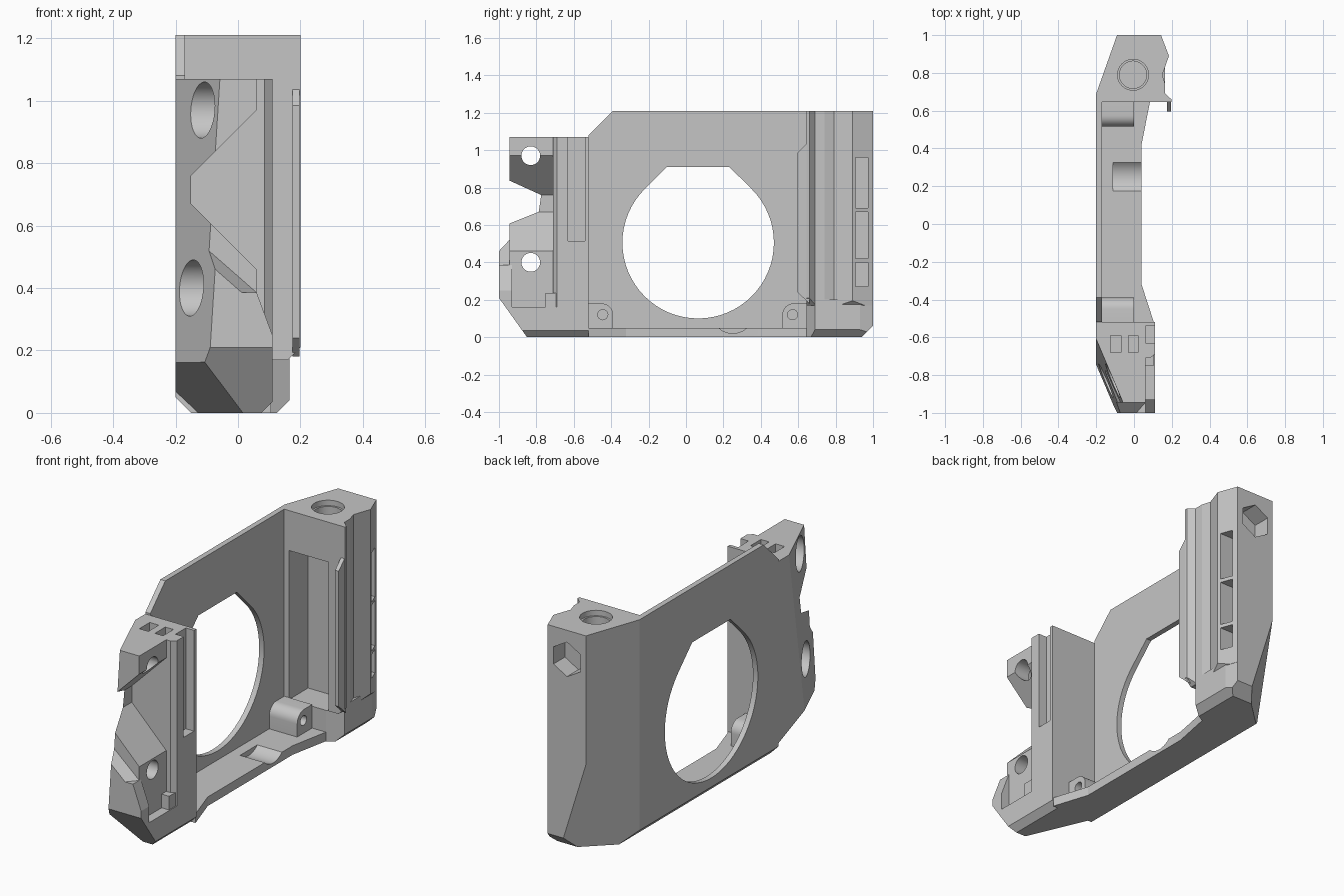
import bpy, bmesh, math
from mathutils import Vector, Matrix

cube = bpy.data.objects.get("Cube")
if cube:
    bpy.data.objects.remove(cube)

grey = bpy.data.materials.new("plain_grey")
grey.use_nodes = True
GREY = (0.56, 0.56, 0.56, 1)
grey.diffuse_color = GREY
grey.node_tree.nodes["Principled BSDF"].inputs["Base Color"].default_value = GREY


def prism(name, axis, pts, a, b):
    """Extrude a 2D profile along an axis from a to b."""
    place = {"x": lambda p, t: (t, p[0], p[1]),
             "y": lambda p, t: (p[0], t, p[1]),
             "z": lambda p, t: (p[0], p[1], t)}[axis]
    bm = bmesh.new()
    low = [bm.verts.new(place(p, a)) for p in pts]
    high = [bm.verts.new(place(p, b)) for p in pts]
    bm.faces.new(low)
    bm.faces.new(high)
    n = len(pts)
    for i in range(n):
        j = (i + 1) % n
        bm.faces.new((low[i], low[j], high[j], high[i]))
    bmesh.ops.recalc_face_normals(bm, faces=bm.faces)
    me = bpy.data.meshes.new(name)
    bm.to_mesh(me)
    bm.free()
    me.materials.append(grey)
    ob = bpy.data.objects.new(name, me)
    bpy.context.collection.objects.link(ob)
    return ob


def box(name, x, y, z):
    return prism(name, "z", [(x[0], y[0]), (x[1], y[0]), (x[1], y[1]), (x[0], y[1])], *z)


def rod(axis, c, r, a, b, n=40, turn=0.0):
    pts = [(c[0] + r * math.cos(turn + math.tau * i / n),
            c[1] + r * math.sin(turn + math.tau * i / n)) for i in range(n)]
    return prism("cutter", axis, pts, a, b)


def combine(ob, others, op):
    """Apply booleans one by one and discard the tools."""
    for tool in others:
        mod = ob.modifiers.new("bool", "BOOLEAN")
        mod.object, mod.operation, mod.solver = tool, op, "EXACT"
        dg = bpy.context.evaluated_depsgraph_get()
        me = bpy.data.meshes.new_from_object(ob.evaluated_get(dg))
        ob.modifiers.remove(mod)
        ob.data = me
        bpy.data.objects.remove(tool)
    return ob


def clip(ob, plane, keep=(0, 0, 0.6)):
    """Cut off the side of a three-point plane that does not hold keep."""
    p, q, r = map(Vector, plane)
    no = (q - p).cross(r - p).normalized()
    if no.dot(Vector(keep) - p) > 0:
        no = -no
    slab = box("cutter", (-3, 3), (-3, 3), (0, 3))
    slab.data.transform(Matrix.Translation(p) @ no.to_track_quat("Z", "Y").to_matrix().to_4x4())
    combine(ob, [slab], "DIFFERENCE")


# Shared bevel along the lower outer edge
BOTTOM = ((-0.2, 0, 0.05), (-0.15, 0, 0), (-0.15, 1, 0))

# Wall plate with truncated teardrop opening
plate = prism("wall_plate", "x", [(-0.52, 0), (0.66, 0), (0.66, 1.21), (-0.39, 1.21),
                                  (-0.52, 1.08)], -0.2, -0.17)
clip(plate, BOTTOM)
cy, cz, r = 0.065, 0.505, 0.405
tear = [(cy - 0.167, 0.91), (cy + 0.167, 0.91)]
for i in range(49):
    t = math.radians(45 - 270 * i / 48)
    tear.append((cy + r * math.cos(t), cz + r * math.sin(t)))
combine(plate, [prism("cutter", "x", tear, -0.3, 0)], "DIFFERENCE")

# Bottom lip with a cable groove
lip = prism("bottom_lip", "z", [(-0.17, -0.52), (0.105, -0.52), (0.04, -0.32), (0.04, 0.42),
                                (0.085, 0.65), (-0.17, 0.65)], 0, 0.05)
clip(lip, BOTTOM)
combine(lip, [rod("x", (0.25, 0.13), 0.11, -0.11, 0.2)], "DIFFERENCE")

# Screw bosses in both lower corners
bosses = []
for name, y0, s in (("front_boss", -0.52, 1), ("back_boss", 0.645, -1)):
    pts = [(y0, 0.04), (y0 + s * 0.13, 0.04)]
    for i in range(9):
        t = math.radians(90 * i / 8)
        pts.append((y0 + s * (0.07 + 0.06 * math.cos(t)), 0.12 + 0.06 * math.sin(t)))
    pts.append((y0, 0.18))
    boss = prism(name, "x", pts, -0.17, 0)
    combine(boss, [rod("x", (y0 + s * 0.075, 0.12), 0.027, -0.1, 0.1, 24)], "DIFFERENCE")
    bosses.append(boss)

# Front block: body, nose, foot, wedge, rail and shelf
body = box("front_block", (-0.2, 0.06), (-0.945, -0.52), (0, 1.07))
nose = box("nose", (-0.2, 0.06), (-1, -0.9), (0, 0.6))
clip(nose, ((-0.094, -0.945, 0.52), (0.06, -0.945, 0.385), (-0.073, -1, 0.46)), (0, -0.97, 0.2))
foot = prism("foot", "y", [(-0.2, 0), (0.075, 0), (0.11, 0.035), (0.11, 0.16), (-0.2, 0.16)],
             -1, -0.52)
wedge = prism("wedge", "y", [(0, 0.1), (0.11, 0.1), (0.11, 0.25), (0.06, 0.385), (0, 0.385)],
              -1, -0.93)
rail = prism("rail", "z", [(0, -0.71), (0.085, -0.71), (0.11, -0.69), (0.11, -0.52),
                           (0, -0.52)], 0.1, 1.07)
shelf = box("shelf", (0, 0.105), (-0.75, -0.57), (0.1, 0.235))
combine(body, [nose, foot, wedge, rail, shelf], "UNION")

# Slanted outer side, undercut nose and lower corner facet
clip(body, BOTTOM)
clip(body, ((-0.2, -0.61, 1.07), (-0.06, -0.94, 1.07), (-0.115, -0.94, 0.2)))
clip(body, ((0, -1, 0.21), (0, -0.85, 0), (1, -0.85, 0)))
clip(body, ((-0.105, -1, 0.175), (0.02, -0.86, 0), (-0.2, -0.78, 0.175)))

# Front block cuts: V notch, rail slot, strap slots, counterbored holes
cuts = [prism("cutter", "y", [(-0.15, 0.67), (0.12, 0.40), (0.12, 1.03), (-0.15, 0.76)],
              -1.1, -0.71),
        box("cutter", (0.06, 0.2), (-0.63, -0.54), (0.515, 1.2)),
        box("cutter", (-0.125, -0.07), (-0.68, -0.59), (0.97, 1.2)),
        box("cutter", (-0.03, 0.02), (-0.68, -0.59), (0.97, 1.2))]
for z in (0.97, 0.4):
    cuts += [rod("x", (-0.83, z), 0.05, -0.4, 0.4), rod("x", (-0.83, z), 0.09, -0.4, -0.03)]
combine(body, cuts, "DIFFERENCE")

# Back column: grooved upper part, foot and hook
column = prism("back_column", "z", [
    (-0.2, 0.645), (0.165, 0.645), (0.2, 0.645), (0.198, 0.66), (0.165, 0.69), (0.165, 0.74),
    (0.15, 0.79), (0.185, 0.89), (0.143, 1), (-0.09, 1), (-0.2, 0.69)], 0.17, 1.21)
clip(column, ((0.2, 0, 0.21), (0.16, 0, 0.17), (0.16, 1, 0.17)))
base = prism("base", "z", [
    (-0.2, 0.645), (0.085, 0.645), (0.165, 0.69), (0.165, 0.93), (0.143, 1), (-0.09, 1),
    (-0.2, 0.69)], 0, 0.2)
clip(base, BOTTOM)
clip(base, ((0.165, 0, 0.04), (0.125, 0, 0), (0.125, 1, 0)))
clip(base, ((0, 1, 0.06), (0, 0.94, 0), (1, 0.94, 0)))
hook = prism("hook", "x", [(0.66, 1.05), (0.595, 0.985), (0.595, 0.24), (0.66, 0.18)],
             0.175, 0.197)
combine(column, [base, hook], "UNION")
clip(column, ((-0.09, 1, 0.5), (-0.168, 0.78, 0), (0.05, 1, 0.05)))

# Column cuts: inner pocket, screw hole, hex nut recess, side windows
cuts = [box("cutter", (-0.14, 0.1), (0.5, 0.81), (0.17, 0.99)),
        rod("z", (-0.005, 0.79), 0.082, 1.18, 1.4),
        rod("z", (-0.005, 0.79), 0.072, 1.03, 1.4),
        rod("y", (0.025, 1.05), 0.095, 0.9, 1.2, 6, math.pi / 6)]
for z in ((0.27, 0.4), (0.42, 0.67), (0.69, 0.96)):
    cuts.append(box("cutter", (0.06, 0.4), (0.905, 0.972), z))
combine(column, cuts, "DIFFERENCE")

# Smooth round bores, keep flat edges sharp
bpy.ops.object.select_all(action="DESELECT")
for ob in [plate, lip, body, column] + bosses:
    ob.select_set(True)
    bpy.context.view_layer.objects.active = ob
bpy.ops.object.shade_smooth_by_angle(angle=math.radians(16))
